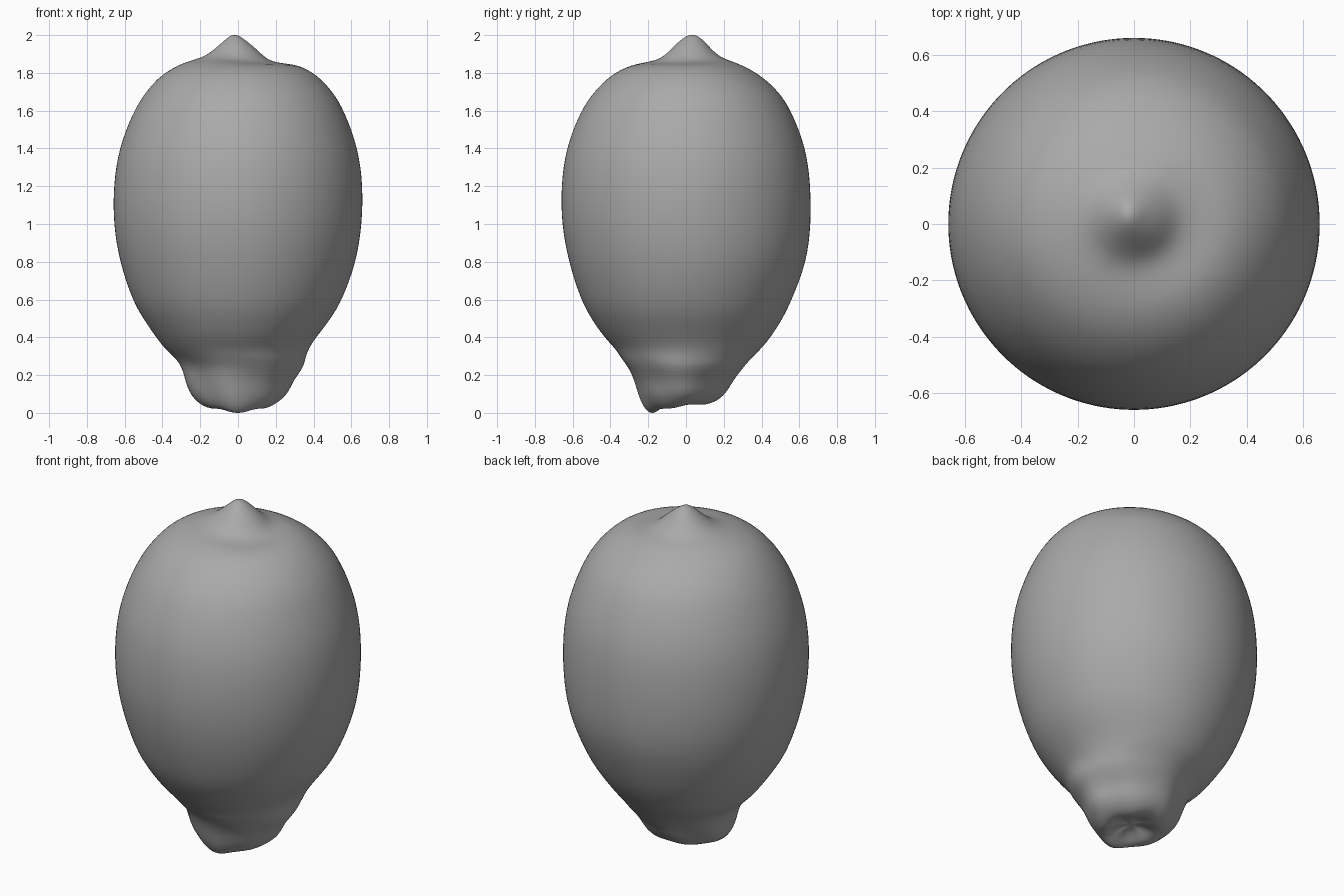
import bpy, bmesh, math

SEGS = 36
# Profile rings: z, left, right, front, back extents
RINGS = [
    (0.072, -0.05, 0.06, -0.09, 0.02),
    (0.055, -0.09, 0.10, -0.13, 0.07),
    (0.032, -0.14, 0.14, -0.17, 0.12),
    (0.048, -0.205, 0.195, -0.21, 0.175),
    (0.10, -0.255, 0.26, -0.245, 0.215),
    (0.17, -0.28, 0.285, -0.27, 0.245),
    (0.24, -0.295, 0.345, -0.305, 0.30),
    (0.29, -0.33, 0.357, -0.345, 0.345),
    (0.34, -0.39, 0.375, -0.375, 0.40),
    (0.40, -0.435, 0.415, -0.435, 0.45),
    (0.50, -0.505, 0.495, -0.505, 0.515),
    (0.60, -0.563, 0.555, -0.56, 0.563),
    (0.80, -0.63, 0.63, -0.625, 0.643),
    (1.00, -0.663, 0.66, -0.662, 0.665),
    (1.20, -0.663, 0.665, -0.665, 0.663),
    (1.40, -0.635, 0.64, -0.64, 0.64),
    (1.60, -0.555, 0.565, -0.56, 0.56),
    (1.70, -0.49, 0.505, -0.49, 0.495),
    (1.79, -0.41, 0.42, -0.40, 0.395),
    (1.845, -0.31, 0.32, -0.29, 0.29),
    (1.865, -0.25, 0.22, -0.19, 0.23),
    (1.885, -0.18, 0.155, -0.13, 0.18),
    (1.925, -0.125, 0.10, -0.08, 0.135),
    (1.965, -0.08, 0.05, -0.04, 0.10),
    (1.995, -0.045, 0.01, 0.00, 0.065),
]

bm = bmesh.new()
rings = []
for z, xl, xr, yf, yb in RINGS:
    cx, cy = (xl + xr) / 2, (yf + yb) / 2
    rx, ry = (xr - xl) / 2, (yb - yf) / 2
    neck = max(0.0, 1 - abs(z - 0.13) / 0.2)
    ring = []
    for i in range(SEGS):
        a = math.tau * i / SEGS
        # Knobbly stem end, with its underside tilted down toward the front
        k = 1 + neck * (0.03 * math.cos(4 * a + 0.3) + 0.02 * math.sin(7 * a + 12 * z) - 0.01)
        x, y = cx + rx * k * math.cos(a), cy + ry * k * math.sin(a)
        dz = 0
        if z < 0.15:
            front_lip = math.exp(-(x / 0.13) ** 2) * max(0, -math.sin(a))
            dz = (0.14 * y + 0.006 * math.sin(5 * a) - 0.022 * front_lip) * (1 - z / 0.15)
        # Shallow moat beside the tip, deepest at front right
        if 1.85 < z < 1.9:
            dz = -0.018 * max(0, math.cos(a + 0.5))
        ring.append(bm.verts.new((x, y, z + dz)))
    rings.append(ring)

for lo, hi in zip(rings, rings[1:]):
    for i in range(SEGS):
        j = (i + 1) % SEGS
        bm.faces.new((lo[i], lo[j], hi[j], hi[i]))

# Close the stem dimple and the pointed tip
bottom = bm.verts.new((0, -0.03, 0.068))
top = bm.verts.new((-0.018, 0.033, 2.003))
for i in range(SEGS):
    j = (i + 1) % SEGS
    bm.faces.new((bottom, rings[0][j], rings[0][i]))
    bm.faces.new((top, rings[-1][i], rings[-1][j]))

mesh = bpy.data.meshes.new("lemon")
bm.to_mesh(mesh)
bm.free()
lemon = bpy.data.objects.new("lemon", mesh)
bpy.context.collection.objects.link(lemon)
for p in mesh.polygons:
    p.use_smooth = True
sub = lemon.modifiers.new("smooth_skin", "SUBSURF")
sub.levels = sub.render_levels = 2

# Dark grey skin
skin = bpy.data.materials.new("dark_grey_skin")
skin.diffuse_color = (0.4, 0.4, 0.4, 1)
mesh.materials.append(skin)
